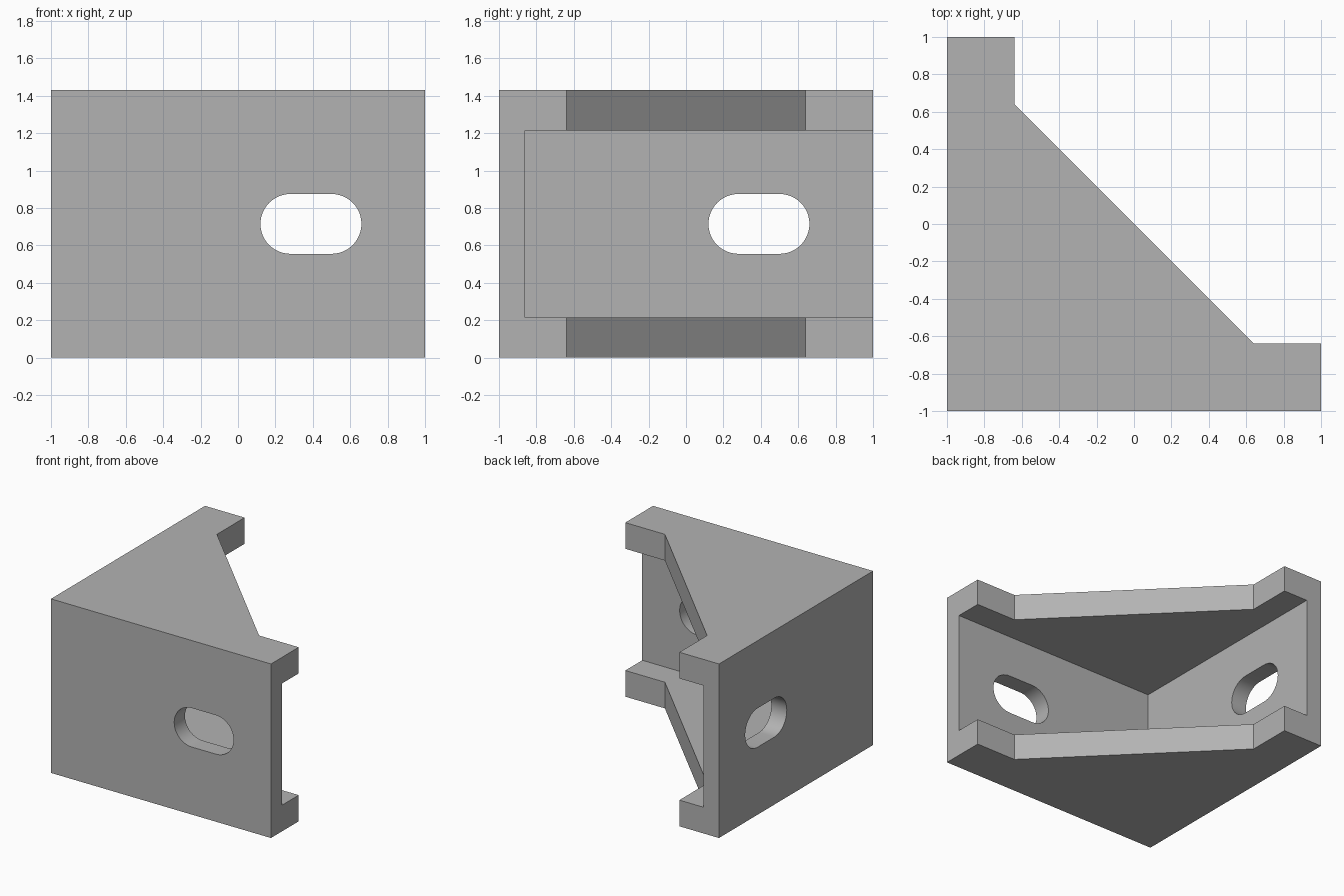
import bpy, bmesh, math
from mathutils import Matrix, Vector

if "Cube" in bpy.data.objects:
    bpy.data.objects.remove(bpy.data.objects["Cube"], do_unlink=True)

HEIGHT, RIB, WALL = 1.43, 0.215, 0.14   # overall height, rib and wall thickness
LIP = -0.64                             # inner edge of the end lips
SLOT_CENTRE, SLOT_HALF, SLOT_R = 0.39, 0.11, 0.16

grey = bpy.data.materials.new("light_grey")
grey.use_nodes = True
colour = (0.45, 0.45, 0.45, 1)
grey.diffuse_color = colour
grey.node_tree.nodes["Principled BSDF"].inputs["Base Color"].default_value = colour


def prism(name, points, direction):
    """Extrude a closed outline of 3D points along a direction."""
    bm = bmesh.new()
    face = bm.faces.new([bm.verts.new(p) for p in points])
    result = bmesh.ops.extrude_face_region(bm, geom=[face])
    moved = [g for g in result["geom"] if isinstance(g, bmesh.types.BMVert)]
    bmesh.ops.translate(bm, verts=moved, vec=Vector(direction))
    bmesh.ops.recalc_face_normals(bm, faces=bm.faces[:])
    mesh = bpy.data.meshes.new(name)
    bm.to_mesh(mesh)
    bm.free()
    obj = bpy.data.objects.new(name, mesh)
    bpy.context.collection.objects.link(obj)
    mesh.materials.append(grey)
    return obj


# Bracket body: corner outline with a diagonal brace between the end lips
outline = [(-1, -1), (1, -1), (1, LIP), (-LIP, LIP), (LIP, -LIP), (LIP, 1), (-1, 1)]
bracket = prism("corner_bracket", [(x, y, 0) for x, y in outline], (0, 0, HEIGHT))

# Pocket between the two ribs, open towards the back and right
a, b = WALL - 1, 1.2
pocket = prism("pocket_cutter", [(x, y, RIB) for x, y in ((a, a), (b, a), (b, b), (a, b))],
               (0, 0, HEIGHT - 2 * RIB))

# Rounded bolt slot through each wall
slot = []
for side in (1, -1):
    for i in range(25):
        t = math.pi * (i / 24 - 0.5)
        slot.append((SLOT_CENTRE + side * (SLOT_HALF + SLOT_R * math.cos(t)),
                     HEIGHT / 2 + side * SLOT_R * math.sin(t)))
front_slot = prism("front_slot_cutter", [(u, -1.1, z) for u, z in slot], (0, 0.3, 0))
side_slot = prism("side_slot_cutter", [(-1.1, u, z) for u, z in slot], (0.3, 0, 0))

# Cut the pocket and slots, then bake the result
for cutter in (pocket, front_slot, side_slot):
    mod = bracket.modifiers.new(cutter.name, 'BOOLEAN')
    mod.operation = 'DIFFERENCE'
    mod.solver = 'EXACT'
    mod.object = cutter
bpy.ops.object.select_all(action='DESELECT')
bracket.select_set(True)
bpy.context.view_layer.objects.active = bracket
for mod in list(bracket.modifiers):
    bpy.ops.object.modifier_apply(modifier=mod.name)
for cutter in (pocket, front_slot, side_slot):
    bpy.data.objects.remove(cutter, do_unlink=True)

# Smooth slot ends, crisp edges elsewhere
bpy.ops.object.shade_smooth_by_angle(angle=math.radians(30))
